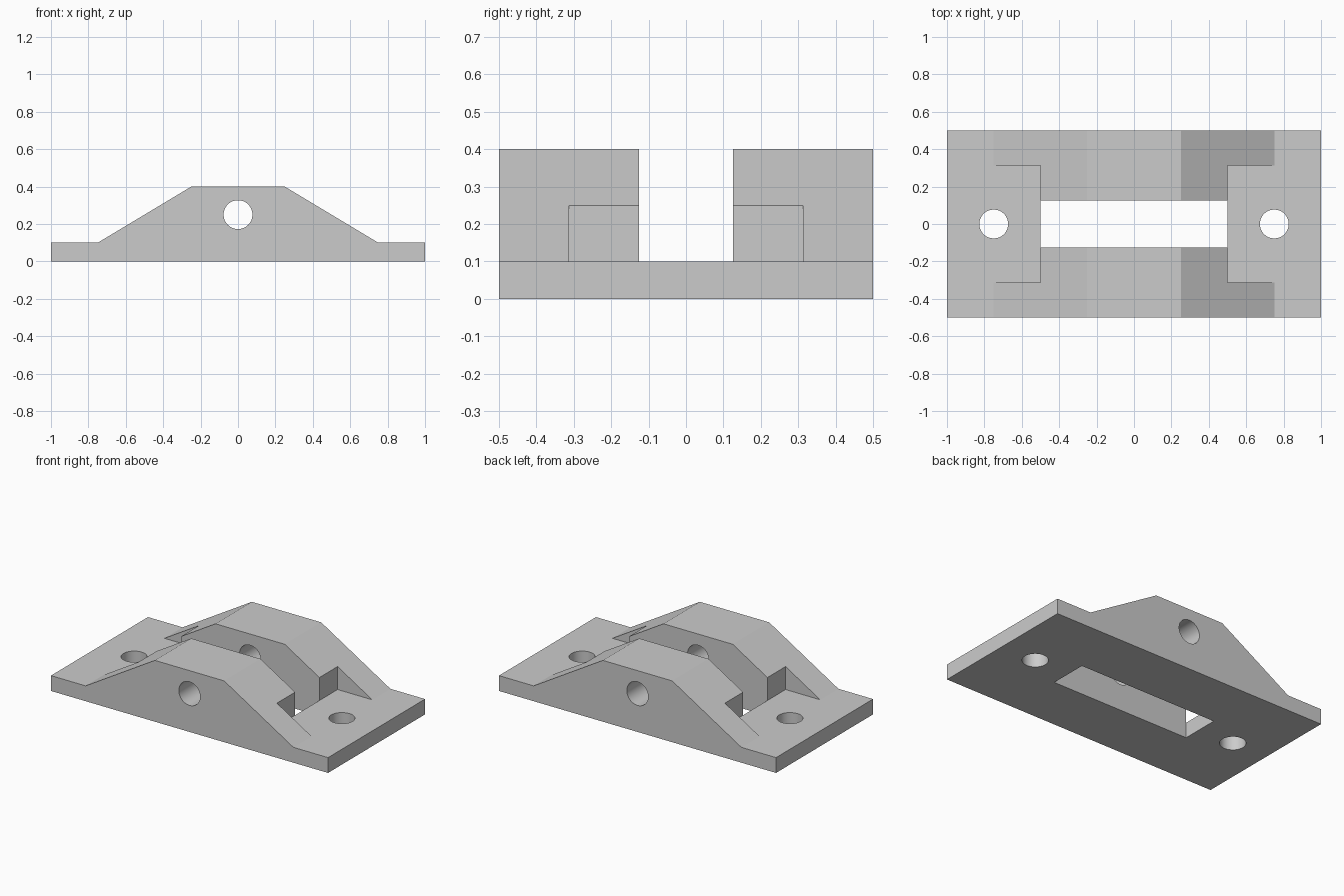
import bpy
import bmesh
import math

if "Cube" in bpy.data.objects:
    bpy.data.objects.remove(bpy.data.objects["Cube"], do_unlink=True)

grey = bpy.data.materials.new("plain_grey")
grey.use_nodes = True
colour = (0.6, 0.6, 0.6, 1)
grey.diffuse_color = colour
grey.node_tree.nodes["Principled BSDF"].inputs["Base Color"].default_value = colour

HOLE = 0.077


def finish(name, bm):
    bmesh.ops.recalc_face_normals(bm, faces=bm.faces)
    mesh = bpy.data.meshes.new(name)
    bm.to_mesh(mesh)
    bm.free()
    mesh.materials.append(grey)
    obj = bpy.data.objects.new(name, mesh)
    bpy.context.collection.objects.link(obj)
    return obj


def box(name, low, high):
    bm = bmesh.new()
    bmesh.ops.create_cube(bm, size=1)
    for v in bm.verts:
        v.co = [a if c < 0 else b for c, a, b in zip(v.co, low, high)]
    return finish(name, bm)


def drill(name, centre, turn):
    bm = bmesh.new()
    bmesh.ops.create_cone(bm, cap_ends=True, segments=64, radius1=HOLE,
                          radius2=HOLE, depth=1.5)
    obj = finish(name, bm)
    obj.location = centre
    obj.rotation_euler.x = turn
    return obj


# Bracket body: side profile extruded front to back
half = [(1, 0), (1, 0.1), (0.75, 0.1), (0.25, 0.4)]
profile = half + [(-x, z) for x, z in reversed(half)]
bm = bmesh.new()
face = bm.faces.new([bm.verts.new((x, -0.5, z)) for x, z in profile])
new = bmesh.ops.extrude_face_region(bm, geom=[face])["geom"]
bmesh.ops.translate(bm, vec=(0, 1, 0),
                    verts=[g for g in new if isinstance(g, bmesh.types.BMVert)])
body = finish("bracket_body", bm)

# Cutters: centre slot, end pockets, bolt holes and pin hole
cutters = [box("slot_cutter", (-0.5, -0.125, -0.2), (0.5, 0.125, 0.6)),
           drill("pin_hole_cutter", (0, 0, 0.25), math.pi / 2)]
for side, name in ((1, "left"), (-1, "right")):
    xs = sorted((side * 0.5, side * 0.75))
    cutters.append(box(name + "_pocket_cutter", (xs[0], -0.3125, 0.1),
                       (xs[1], 0.3125, 0.6)))
    cutters.append(drill(name + "_bolt_hole_cutter", (side * 0.75, 0, 0), 0))

bpy.context.view_layer.objects.active = body
for cutter in cutters:
    mod = body.modifiers.new(cutter.name, "BOOLEAN")
    mod.operation = "DIFFERENCE"
    mod.solver = "EXACT"
    mod.object = cutter
    bpy.ops.object.modifier_apply(modifier=mod.name)
    bpy.data.objects.remove(cutter, do_unlink=True)

# Smooth hole walls, crisp edges elsewhere
bpy.ops.object.select_all(action="DESELECT")
body.select_set(True)
bpy.ops.object.shade_smooth_by_angle(angle=math.radians(25))
